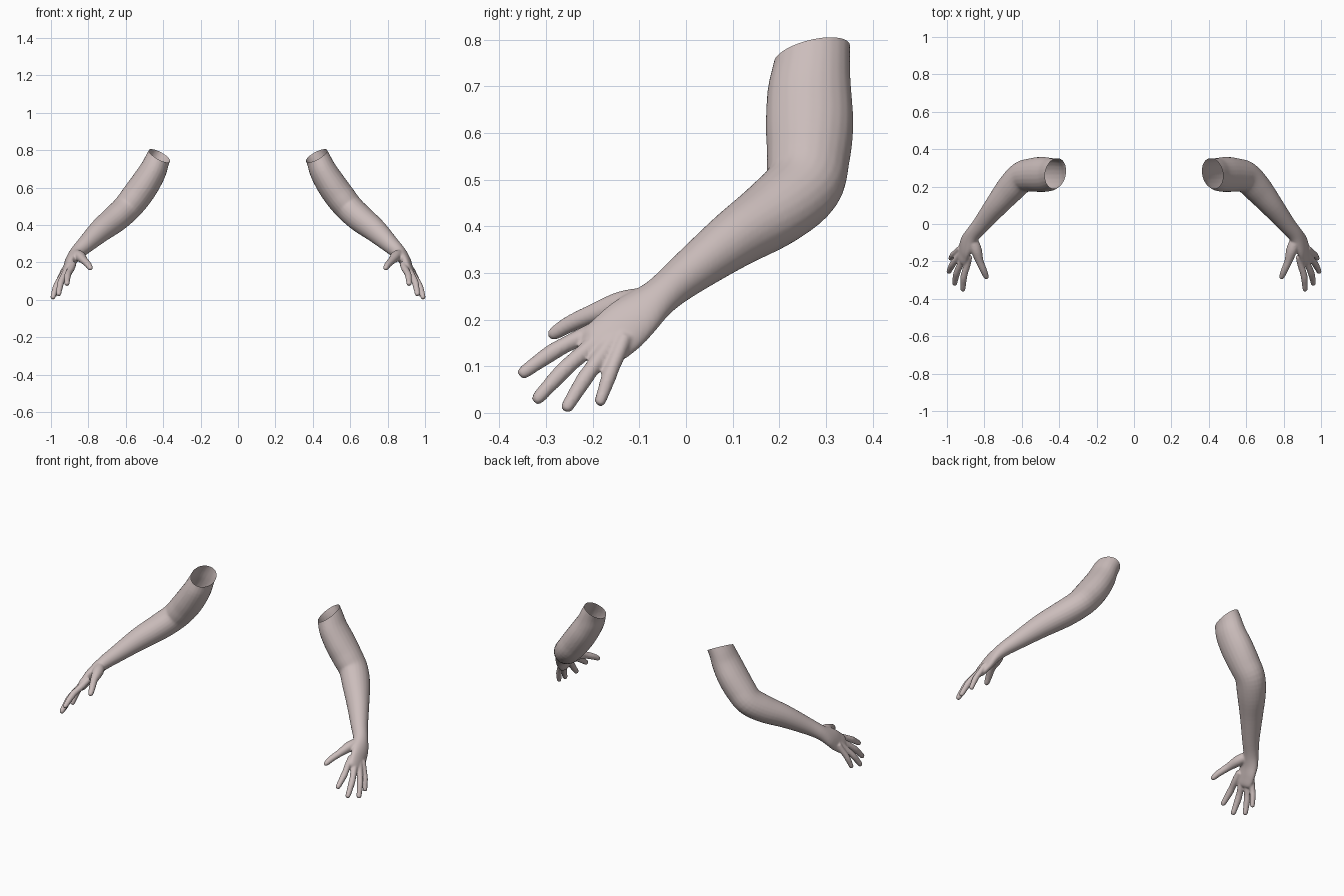
import bpy, bmesh, math
from mathutils import Vector

if "Cube" in bpy.data.objects:
    bpy.data.objects.remove(bpy.data.objects["Cube"])

skin = bpy.data.materials.new("pale_skin")
skin.diffuse_color = (0.60, 0.51, 0.50, 1)
skin.use_nodes = True
skin.node_tree.nodes["Principled BSDF"].inputs["Base Color"].default_value = skin.diffuse_color

SIDES, STEPS = 24, 5


def spline(pts):
    """Smooth curve through the points (position plus radii)."""
    p = [Vector(q) for q in pts]
    p = [p[0] * 2 - p[1]] + p + [p[-1] * 2 - p[-2]]
    out = []
    for i in range(1, len(p) - 2):
        a, b, c, d = p[i - 1:i + 3]
        for s in range(STEPS):
            t = s / STEPS
            out.append(0.5 * (2 * b + (c - a) * t + (2 * a - 5 * b + 4 * c - d) * t * t
                              + (3 * b - a - 3 * c + d) * t ** 3))
    return out + [p[-2]]


def tube(bm, pts):
    """Closed tube with elliptical sections: x, y, z, half width, half depth."""
    path = spline(pts)
    centres = [Vector(q[:3]) for q in path]
    rings = []
    for i, q in enumerate(path):
        tan = (centres[min(i + 1, len(path) - 1)] - centres[max(i - 1, 0)]).normalized()
        u = Vector((0, 1, 0))
        u = (u - tan * u.dot(tan)).normalized()
        v = tan.cross(u)
        rings.append([bm.verts.new(centres[i] + u * q[3] * math.cos(k * math.tau / SIDES)
                                   + v * q[4] * math.sin(k * math.tau / SIDES))
                      for k in range(SIDES)])
    for r, s in zip(rings, rings[1:]):
        for k in range(SIDES):
            n = (k + 1) % SIDES
            bm.faces.new((r[k], r[n], s[n], s[k]))
    bm.faces.new(rings[0][::-1])
    bm.faces.new(rings[-1])


def finger(bm, base, tip, r, bend):
    """Tapered, slightly bent finger rooted inside the palm."""
    base, tip = Vector(base), Vector(tip)
    d = tip - base
    arch = Vector((0.7, 0, 0.6)) * bend
    rows = [(-0.35, 0, 1.0), (0, 0.3, 1.05), (0.3, 0.9, 1.0), (0.5, 1, 1.03),
            (0.75, 0.6, 0.9), (0.94, 0.15, 0.78), (1.0, 0, 0.45)]
    tube(bm, [(*(base + d * t + arch * b), r * k, r * k) for t, b, k in rows])


bm = bmesh.new()
# upper arm, elbow, forearm, wrist and palm
tube(bm, [(.35, .275, .88, .080, .063), (.42, .272, .77, .080, .064),
          (.455, .265, .69, .090, .073), (.50, .265, .615, .094, .079),
          (.55, .262, .545, .089, .080), (.60, .250, .485, .084, .076),
          (.66, .190, .43, .078, .073), (.735, .10, .37, .062, .063),
          (.815, .0, .295, .047, .047), (.862, -.055, .25, .043, .038),
          (.892, -.105, .21, .055, .031), (.91, -.15, .17, .058, .025),
          (.922, -.185, .142, .052, .020), (.928, -.198, .132, .036, .012)])
# thumb
tube(bm, [(.87, -.075, .245, .026, .026), (.845, -.135, .232, .031, .029),
          (.825, -.20, .212, .021, .021), (.803, -.25, .190, .018, .018),
          (.790, -.283, .170, .014, .014), (.786, -.294, .164, .007, .007)])
# index, middle, ring and little finger
finger(bm, (.890, -.220, .163), (.915, -.357, .080), .0175, .012)
finger(bm, (.920, -.205, .140), (.960, -.325, .023), .0175, .012)
finger(bm, (.938, -.178, .125), (.992, -.260, .004), .0170, .010)
finger(bm, (.943, -.145, .126), (.982, -.187, .016), .0155, .008)
bmesh.ops.recalc_face_normals(bm, faces=bm.faces)
mesh = bpy.data.meshes.new("arm_blank")
bm.to_mesh(mesh)
bm.free()

# fuse the tubes into one smooth skin
blank = bpy.data.objects.new("arm_blank", mesh)
bpy.context.collection.objects.link(blank)
m = blank.modifiers.new("fuse", 'REMESH')
m.mode = 'VOXEL'
m.voxel_size = 0.005
m = blank.modifiers.new("soften", 'SMOOTH')
m.factor = 0.5
m.iterations = 5
dg = bpy.context.evaluated_depsgraph_get()
fused = bpy.data.meshes.new_from_object(blank.evaluated_get(dg))
bpy.data.objects.remove(blank)

# open the top with a slanted cut, then make both sides
for name, side in (("left_arm", 1), ("right_arm", -1)):
    bm = bmesh.new()
    bm.from_mesh(fused)
    bmesh.ops.bisect_plane(bm, geom=bm.verts[:] + bm.edges[:] + bm.faces[:],
                           plane_co=(.42, .27, .77), plane_no=(-.55, -.28, 1),
                           clear_outer=True)
    if side < 0:
        for v in bm.verts:
            v.co.x *= -1
        bmesh.ops.reverse_faces(bm, faces=bm.faces[:])
    for f in bm.faces:
        f.smooth = True
        f.material_index = 0
    me = bpy.data.meshes.new(name)
    bm.to_mesh(me)
    bm.free()
    me.materials.clear()
    me.materials.append(skin)
    bpy.context.collection.objects.link(bpy.data.objects.new(name, me))
